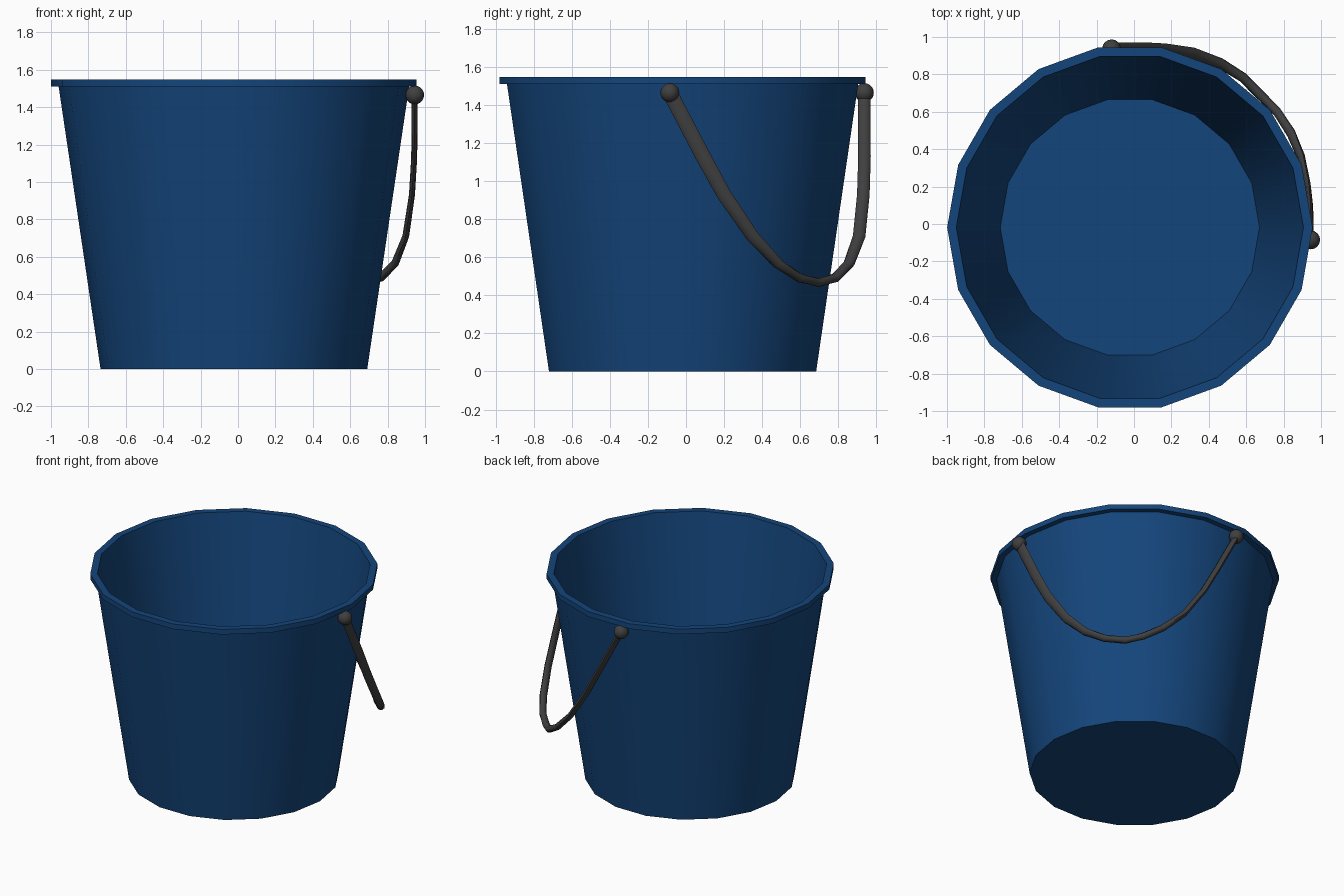
import bpy, bmesh
from math import cos, sin, pi
from mathutils import Vector

if "Cube" in bpy.data.objects:
    bpy.data.objects.remove(bpy.data.objects["Cube"])


def material(name, rgb):
    m = bpy.data.materials.new(name)
    m.diffuse_color = (*rgb, 1)
    m.use_nodes = True
    m.node_tree.nodes["Principled BSDF"].inputs["Base Color"].default_value = m.diffuse_color
    return m


BLUE = material("blue_plastic", (0.007, 0.06, 0.2))
DARK = material("dark_metal", (0.05, 0.05, 0.05))


def finish(name, bm, mat, angle):
    bmesh.ops.recalc_face_normals(bm, faces=bm.faces)
    me = bpy.data.meshes.new(name)
    bm.to_mesh(me)
    bm.free()
    me.materials.append(mat)
    ob = bpy.data.objects.new(name, me)
    bpy.context.collection.objects.link(ob)
    bpy.ops.object.select_all(action='DESELECT')
    ob.select_set(True)
    bpy.context.view_layer.objects.active = ob
    bpy.ops.object.shade_smooth_by_angle(angle=angle)
    return ob


def loft(rings):
    """Skin a list of closed point rings and cap both ends."""
    bm = bmesh.new()
    vs = [[bm.verts.new(p) for p in ring] for ring in rings]
    n = len(vs[0])
    for a, b in zip(vs, vs[1:]):
        for i in range(n):
            j = (i + 1) % n
            bm.faces.new((a[i], a[j], b[j], b[i]))
    bm.faces.new(vs[0])
    bm.faces.new(vs[-1])
    return bm


# Bucket: 18-sided shell with a thin wall and a square rim
CX, CY, SIDES = -0.022, -0.018, 18
profile = [(0.713, 0), (0.937, 1.51), (0.977, 1.51), (0.977, 1.548),
           (0.928, 1.548), (0.693, 0.02)]
rings = [[(CX + r * cos(2 * pi * i / SIDES), CY + r * sin(2 * pi * i / SIDES), z)
          for i in range(SIDES)] for r, z in profile]
finish("bucket", loft(rings), BLUE, pi / 6)

# Hanging handle: x, y, z, half width, half thickness
path = [(0.945, -0.085, 1.465, .040, .016), (0.942, 0.09, 1.13, .040, .016),
        (0.93, 0.20, 0.93, .038, .016), (0.897, 0.35, 0.71, .034, .018),
        (0.84, 0.485, 0.565, .030, .021), (0.765, 0.60, 0.49, .026, .023),
        (0.665, 0.70, 0.467, .026, .024), (0.58, 0.785, 0.492, .027, .024),
        (0.465, 0.857, 0.567, .030, .023), (0.32, 0.91, 0.71, .033, .021),
        (0.17, 0.932, 0.93, .033, .020), (0.06, 0.938, 1.13, .033, .020),
        (-0.12, 0.937, 1.465, .033, .020)]
pts = [Vector(p[:3]) for p in path]
rings = []
for k, p in enumerate(path):
    t = (pts[min(k + 1, len(pts) - 1)] - pts[max(k - 1, 0)]).normalized()
    y = Vector((0, 1, 0))
    w = (y - t * y.dot(t)).normalized()
    b = t.cross(w)
    rings.append([pts[k] + w * p[3] * cos(pi * i / 4) + b * p[4] * sin(pi * i / 4)
                  for i in range(8)])
finish("handle", loft(rings), DARK, pi / 3)

# Ball pivots at both handle ends
for name, loc in (("right_pivot", pts[0]), ("back_pivot", pts[-1])):
    bm = bmesh.new()
    bmesh.ops.create_uvsphere(bm, u_segments=16, v_segments=10, radius=0.05)
    bmesh.ops.translate(bm, verts=bm.verts, vec=loc)
    finish(name, bm, DARK, pi / 3)
